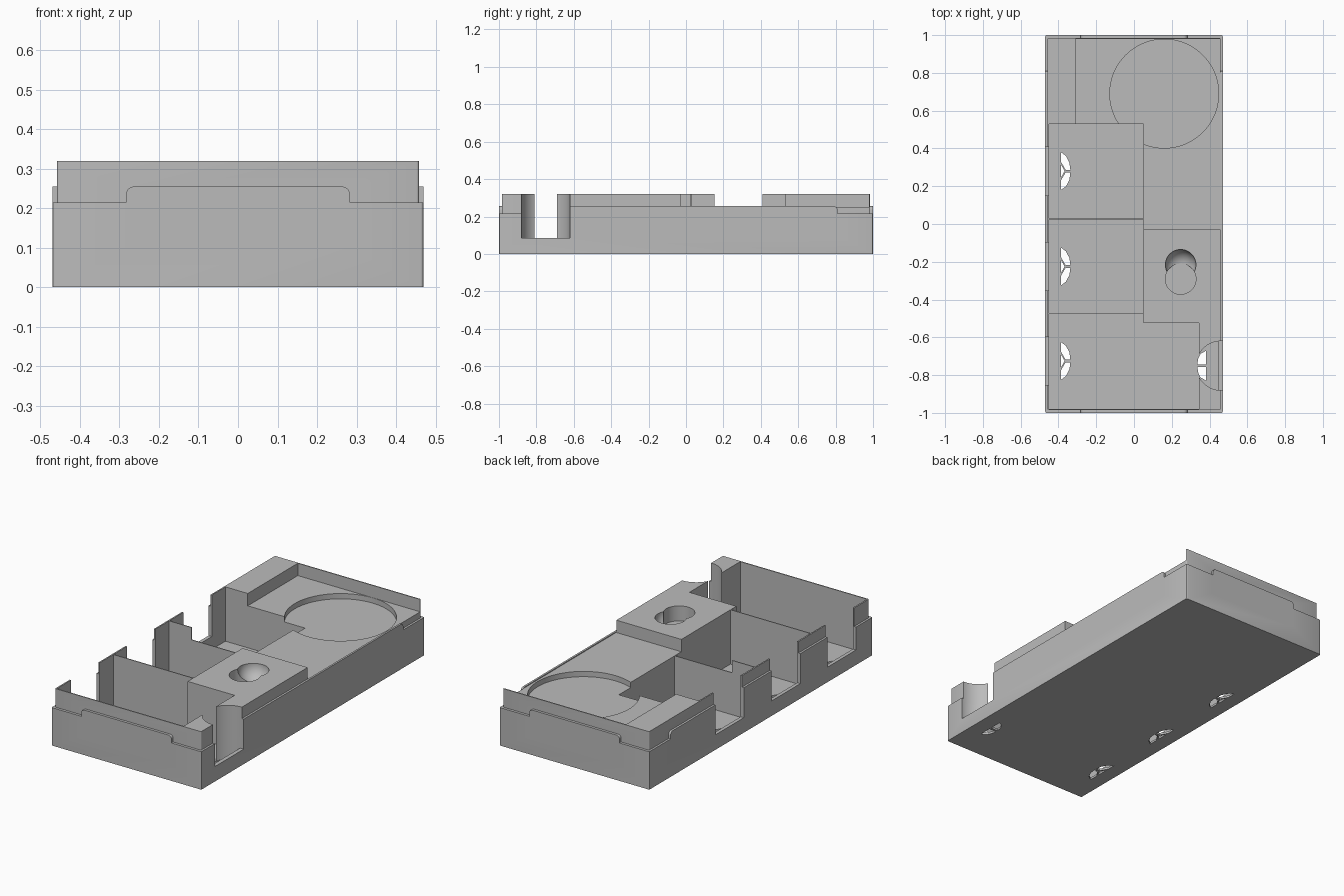
import bpy, bmesh, math

old = bpy.data.objects.get("Cube")
if old:
    bpy.data.objects.remove(old, do_unlink=True)

grey = bpy.data.materials.new("light_grey")
grey.use_nodes = True
colour = (0.5, 0.5, 0.5, 1)
grey.diffuse_color = colour
grey.node_tree.nodes["Principled BSDF"].inputs["Base Color"].default_value = colour


def to_object(bm, name):
    bmesh.ops.recalc_face_normals(bm, faces=bm.faces)
    mesh = bpy.data.meshes.new(name)
    bm.to_mesh(mesh)
    bm.free()
    mesh.materials.append(grey)
    ob = bpy.data.objects.new(name, mesh)
    bpy.context.collection.objects.link(ob)
    return ob


def prism(name, points, z0, z1):
    """Upright extrusion of an outline."""
    bm = bmesh.new()
    face = bm.faces.new([bm.verts.new((x, y, z0)) for x, y in points])
    top = bmesh.ops.extrude_face_region(bm, geom=[face])["geom"]
    verts = [v for v in top if isinstance(v, bmesh.types.BMVert)]
    bmesh.ops.translate(bm, verts=verts, vec=(0, 0, z1 - z0))
    return to_object(bm, name)


def box(name, x0, x1, y0, y1, z0, z1):
    return prism(name, [(x0, y0), (x1, y0), (x1, y1), (x0, y1)], z0, z1)


def disc(cx, cy, r, n=64, limit=9):
    """Circle outline, flattened where x would pass the limit."""
    pts = []
    for i in range(n):
        a = math.tau * i / n
        p = (cx + r * math.cos(a), cy + r * math.sin(a))
        if p[0] < limit:
            pts.append(p)
    return pts


def combine(target, other, operation):
    other.hide_render = True
    mod = target.modifiers.new("shape", "BOOLEAN")
    mod.operation = operation
    mod.solver = "EXACT"
    mod.object = other
    bpy.context.view_layer.objects.active = target
    bpy.ops.object.modifier_apply(modifier=mod.name)
    bpy.data.objects.remove(other, do_unlink=True)


def cut(other):
    combine(tray, other, "DIFFERENCE")


def bevel_edges(ob, radius, segments, test):
    bm = bmesh.new()
    bm.from_mesh(ob.data)
    edges = [e for e in bm.edges if test(e.verts[0].co, e.verts[1].co)]
    bmesh.ops.bevel(bm, geom=edges, offset=radius, segments=segments,
                    profile=0.5, affect="EDGES")
    bm.to_mesh(ob.data)
    bm.free()


def upright(a, b):
    return abs(a.z - b.z) > 0.1


# Outer shell, raised lips and the taller inner body
tray = box("insert_tray", -0.47, 0.47, -1, 1, 0, 0.215)
bevel_edges(tray, 0.008, 3, upright)
end_lip = box("end_lip", -0.283, 0.283, -1, 1, 0.1, 0.255)
bevel_edges(end_lip, 0.02, 5,
            lambda a, b: min(a.z, b.z) > 0.2 and abs(a.y - b.y) > 1)
side_lip = box("side_lip", -0.47, 0.47, -0.81, 0.81, 0.1, 0.255)
bevel_edges(side_lip, 0.02, 5,
            lambda a, b: min(a.z, b.z) > 0.2 and abs(a.x - b.x) > 0.5)
inner_body = box("inner_body", -0.458, 0.458, -0.985, 0.985, 0.05, 0.32)
bevel_edges(inner_body, 0.006, 3, upright)
for part in (end_lip, side_lip, inner_body):
    combine(tray, part, "UNION")

# Shallow deck with a round recess
cut(box("deck_cut", -0.31, 0.459, -0.03, 0.979, 0.25, 0.5))
cut(prism("round_recess", disc(0.16, 0.69, 0.288, 96), 0.22, 0.5))

# Three deep pockets, the front one L-shaped
FLOOR = 0.012
cut(box("rear_pocket", -0.45, 0.05, 0.03, 0.53, FLOOR, 0.5))
cut(box("middle_pocket", -0.45, 0.05, -0.47, 0.025, FLOOR, 0.5))
cut(prism("front_pocket",
          [(-0.45, -0.979), (0.345, -0.979), (0.345, -0.523), (0.05, -0.523),
           (0.05, -0.475), (-0.45, -0.475)], FLOOR, 0.5))

# Rounded finger slot on the right side
cut(prism("finger_slot", disc(0.46, -0.75, 0.13), 0.085, 0.5))
cut(prism("finger_well", disc(0.46, -0.75, 0.13, limit=0.452), FLOOR, 0.2))

# Finger slots and honeycomb drain holes along the left side
middle_cell = [(-0.387, -0.035), (-0.367, 0), (-0.387, 0.035)]
side_cell = [(-0.387, 0.05), (-0.362, 0.007), (-0.337, 0.007),
             (-0.342, 0.045), (-0.36, 0.08), (-0.387, 0.1)]
for cy in (0.28, -0.225, -0.725):
    cut(box("wall_slot", -0.6, -0.44, cy - 0.128, cy + 0.128, 0.085, 0.5))
    cut(prism("drain", [(x, cy + y) for x, y in middle_cell], -0.1, 0.05))
    for s in (1, -1):
        cut(prism("drain", [(x, cy + s * y) for x, y in side_cell], -0.1, 0.05))

# Drain holes under the right slot
right_cell = [(0.38, 0.007), (0.336, 0.007), (0.339, 0.035),
              (0.352, 0.062), (0.38, 0.078)]
for s in (1, -1):
    cut(prism("drain", [(x, -0.75 + s * y) for x, y in right_cell], -0.1, 0.05))

# Round socket with a spherical thumb scoop
bm = bmesh.new()
bmesh.ops.create_uvsphere(bm, u_segments=48, v_segments=24, radius=0.081)
bmesh.ops.translate(bm, verts=bm.verts, vec=(0.247, -0.216, 0.319))
cut(to_object(bm, "thumb_scoop"))
cut(prism("socket", disc(0.247, -0.291, 0.081, 48), 0.235, 0.5))

# Smooth curves, crisp edges
bpy.ops.object.select_all(action="DESELECT")
tray.select_set(True)
bpy.context.view_layer.objects.active = tray
bpy.ops.object.shade_smooth_by_angle(angle=math.radians(30))
